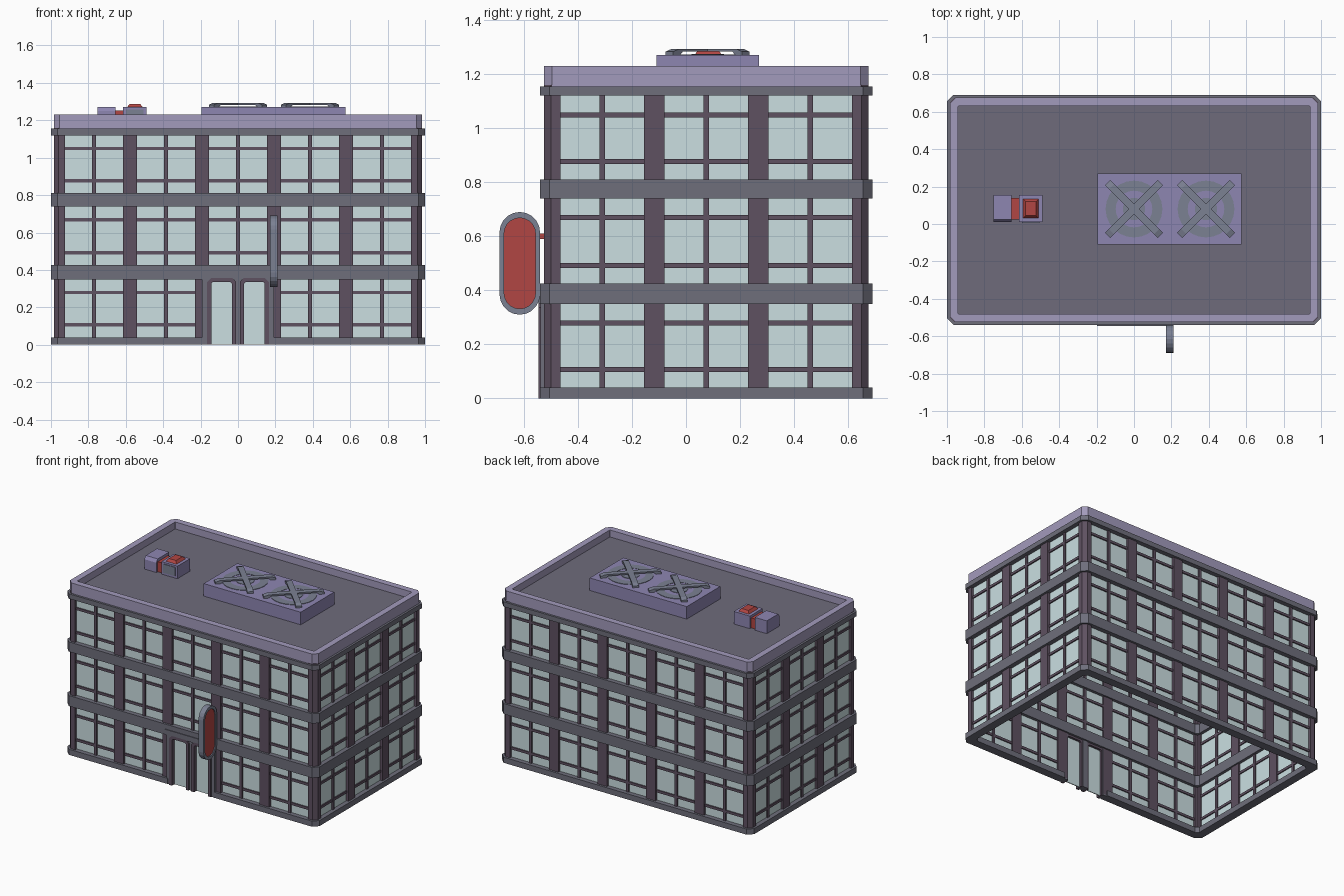
import bpy, bmesh, math
from mathutils import Matrix, Vector

if "Cube" in bpy.data.objects:
    bpy.data.objects.remove(bpy.data.objects["Cube"])

CY = 0.075                      # building centre in y
HX, HY = 0.985, 0.60            # wall half sizes
FLOORS = [(0.04, 0.35), (0.425, 0.74), (0.81, 1.12)]


def mat(name, rgb):
    m = bpy.data.materials.new(name)
    m.diffuse_color = [c ** 2.2 for c in rgb] + [1]
    m.use_nodes = True
    m.node_tree.nodes["Principled BSDF"].inputs["Base Color"].default_value = m.diffuse_color
    return m


GREY = mat("band_grey", (0.43, 0.43, 0.48))
ROOF = mat("roof_grey", (0.43, 0.42, 0.48))
LILAC = mat("parapet_lilac", (0.63, 0.60, 0.73))
VIOLET = mat("unit_violet", (0.55, 0.52, 0.69))
PLUM = mat("frame_plum", (0.37, 0.32, 0.38))
GLASS = mat("glass_pale", (0.79, 0.87, 0.88))
STEEL = mat("steel_grey", (0.48, 0.50, 0.57))
RED = mat("sign_red", (0.69, 0.28, 0.27))


def finish(name, bm, material):
    bmesh.ops.recalc_face_normals(bm, faces=bm.faces)
    me = bpy.data.meshes.new(name)
    bm.to_mesh(me)
    bm.free()
    me.materials.append(material)
    ob = bpy.data.objects.new(name, me)
    bpy.context.collection.objects.link(ob)
    return ob


def add_box(bm, x, y, z, m=Matrix()):
    c = Vector(((x[0] + x[1]) / 2, (y[0] + y[1]) / 2, (z[0] + z[1]) / 2))
    s = Matrix.Diagonal((x[1] - x[0], y[1] - y[0], z[1] - z[0], 1))
    bmesh.ops.create_cube(bm, size=1, matrix=m @ Matrix.Translation(c) @ s)


def box(name, x, y, z, material):
    bm = bmesh.new()
    add_box(bm, x, y, z)
    return finish(name, bm, material)


def add_prism(bm, pts, a, b, m=Matrix()):
    """Extrude a 2D outline from a to b along local z."""
    lo = [bm.verts.new(m @ Vector((p[0], p[1], a))) for p in pts]
    hi = [bm.verts.new(m @ Vector((p[0], p[1], b))) for p in pts]
    bm.faces.new(lo)
    bm.faces.new(hi)
    for i in range(len(pts)):
        j = (i + 1) % len(pts)
        bm.faces.new((lo[i], lo[j], hi[j], hi[i]))


def add_strip(bm, outer, inner, a, b, closed=True, m=Matrix()):
    """Wall of rectangular section between two matching outlines."""
    rows = [[bm.verts.new(m @ Vector((p[0], p[1], z))) for p in o]
            for o, z in ((outer, a), (outer, b), (inner, b), (inner, a))]
    n = len(outer)
    for i in range(n if closed else n - 1):
        j = (i + 1) % n
        for k in range(4):
            r, s = rows[k], rows[(k + 1) % 4]
            bm.faces.new((r[i], r[j], s[j], s[i]))
    if not closed:
        bm.faces.new([r[0] for r in rows])
        bm.faces.new([r[-1] for r in rows])


def octagon(hx, hy, c):
    # starts and ends on the front side
    return [(hx - c, CY - hy), (hx, CY - hy + c), (hx, CY + hy - c), (hx - c, CY + hy),
            (c - hx, CY + hy), (-hx, CY + hy - c), (-hx, CY - hy + c), (c - hx, CY - hy)]


# Floor bands; the lowest one is open at the entrance
out, inn = octagon(1.0, 0.615, 0.035), octagon(0.94, 0.555, 0.02)
bm = bmesh.new()
for a, b in ((0.35, 0.425), (0.74, 0.81), (1.12, 1.155)):
    add_strip(bm, out, inn, a, b)
gap = lambda o: [(0.18, o[0][1])] + o + [(-0.18, o[0][1])]
add_strip(bm, gap(out), gap(inn), 0, 0.04, closed=False)
finish("floor_bands", bm, GREY)

# Parapet and roof slab
bm = bmesh.new()
add_strip(bm, octagon(HX, HY, 0.03), octagon(0.94, 0.555, 0.002), 1.155, 1.23)
finish("parapet", bm, LILAC)
box("roof_slab", (-0.945, 0.945), (CY - 0.56, CY + 0.56), (1.15, 1.18), ROOF)

# Facades: columns, mullions and glass for each bay
cols, bars, panes = bmesh.new(), bmesh.new(), bmesh.new()
PITCH, HALF = 0.385, 0.155
for side in range(4):
    rot = Matrix.Translation((0, CY, 0)) @ Matrix.Rotation(side * math.pi / 2, 4, 'Z')
    n, d = ((5, HY), (3, HX))[side % 2]
    for i in range(n):
        u = (i - (n - 1) / 2) * PITCH
        if i < n - 1:
            add_box(cols, (u + HALF, u + PITCH - HALF), (-d, 0.035 - d), (0.01, 1.13), rot)
        for f, (a, b) in enumerate(FLOORS):
            if side == 0 and f == 0 and i == n // 2:
                continue        # entrance bay
            add_box(panes, (u - HALF, u + HALF), (0.018 - d, 0.024 - d), (a - 0.01, b + 0.01), rot)
            add_box(bars, (u - 0.01, u + 0.01), (0.008 - d, 0.033 - d), (a, b), rot)
            for z in (a + 0.067, b - 0.071):
                add_box(bars, (u - HALF, u + HALF), (0.01 - d, 0.031 - d), (z - 0.009, z + 0.009), rot)
finish("window_mullions", bars, PLUM)
finish("window_glass", panes, GLASS)

# Chamfered corner posts
post = [(HX - 0.025, HY), (HX, HY - 0.025), (HX, HY - 0.06), (HX - 0.035, HY - 0.06),
        (HX - 0.035, HY - 0.035), (HX - 0.06, HY - 0.035), (HX - 0.06, HY)]
for sx in (-1, 1):
    for sy in (-1, 1):
        add_prism(cols, [(sx * x, CY + sy * y) for x, y in post], 0.01, 1.16)
finish("wall_columns", cols, PLUM)

# Entrance surround and two door frames with glass
bm = bmesh.new()
for s in (-1, 1):
    add_box(bm, sorted((s * 0.15, s * 0.192)), (-0.538, -0.49), (0, 0.36))
add_box(bm, (-0.02, 0.02), (-0.535, -0.49), (0, 0.36))
add_box(bm, (-0.198, 0.198), (-0.545, -0.49), (0.352, 0.39))
finish("entrance_surround", bm, GREY)


def arch(hw, top, c):
    return [(-hw, 0), (-hw, top - c), (c - hw, top), (hw - c, top), (hw, top - c), (hw, 0)]


frames, glass = bmesh.new(), bmesh.new()
for x in (-0.0875, 0.0875):
    # local x, y, z -> world x, z, -y
    m = Matrix.Translation((x, 0, 0)) @ Matrix.Rotation(math.pi / 2, 4, 'X')
    add_strip(frames, arch(0.077, 0.356, 0.02), arch(0.055, 0.335, 0.008), 0.495, 0.545, False, m)
    add_box(glass, (x - 0.057, x + 0.057), (-0.517, -0.511), (0, 0.337))
finish("door_frames", frames, PLUM)
finish("door_glass", glass, GLASS)

# Hanging stadium sign with red panel and wall brackets


def stadium(r, half, n=10):
    pts = []
    for s in (1, -1):
        for i in range(n + 1):
            t = math.pi * i / n
            pts.append((s * r * math.cos(t), s * (half + r * math.sin(t))))
    return pts


# local x, y, z -> world y, z, x
m = Matrix(((0, 0, 1, 0.19), (1, 0, 0, -0.615), (0, 1, 0, 0.5), (0, 0, 0, 1)))
bm = bmesh.new()
add_strip(bm, stadium(0.075, 0.115), stadium(0.058, 0.11), -0.02, 0.02, True, m)
finish("sign_rim", bm, STEEL)
bm = bmesh.new()
add_prism(bm, stadium(0.059, 0.11), -0.013, 0.013, m)
finish("sign_panel", bm, RED)
bm = bmesh.new()
for z in (0.4, 0.6):
    add_box(bm, (0.18, 0.2), (-0.545, -0.515), (z - 0.01, z + 0.01))
finish("sign_brackets", bm, RED)

# Rooftop fan unit
box("fan_housing", (-0.195, 0.575), (-0.11, 0.27), (1.175, 1.27), VIOLET)
discs, hubs, guards = bmesh.new(), bmesh.new(), bmesh.new()
bar = [(-0.2, 0), (-0.2, 0.013), (-0.17, 0.023), (0.17, 0.023), (0.2, 0.013), (0.2, 0),
       (0.165, 0), (0.15, 0.013), (-0.15, 0.013), (-0.165, 0)]
ring = lambda r: [(r * math.cos(i * math.pi / 12), r * math.sin(i * math.pi / 12)) for i in range(24)]
for x in (0, 0.385):
    m = Matrix.Translation((x, 0.08, 1.27))
    add_strip(discs, ring(0.152), ring(0.098), -0.01, 0.003, True, m)
    add_prism(discs, ring(0.06), -0.01, 0.004, m)
    add_prism(hubs, ring(0.099), -0.01, 0.001, m)
    for a in (45, 135):
        r = m @ Matrix.Rotation(math.radians(a), 4, 'Z') @ Matrix.Rotation(math.pi / 2, 4, 'X')
        add_prism(guards, bar, -0.02, 0.02, r)
finish("fan_discs", discs, STEEL)
finish("fan_inner_rings", hubs, VIOLET)
finish("fan_guards", guards, STEEL)

# Small vent unit: sloped box, red duct, capped box
bm = bmesh.new()
m = Matrix(((0, 0, 1, 0), (1, 0, 0, 0), (0, 1, 0, 0), (0, 0, 0, 1)))
add_prism(bm, [(0.01, 1.175), (0.155, 1.175), (0.155, 1.272), (0.025, 1.272), (0.01, 1.25)],
          -0.75, -0.655, m)
finish("vent_intake", bm, VIOLET)
box("vent_duct", (-0.66, -0.61), (0.025, 0.14), (1.175, 1.252), RED)
box("vent_body", (-0.615, -0.488), (0.01, 0.155), (1.175, 1.27), VIOLET)
box("vent_grille", (-0.598, -0.505), (0.006, 0.015), (1.195, 1.258), STEEL)
cap = box("vent_cap", (-0.597, -0.506), (0.027, 0.138), (1.265, 1.288), RED)
for v in cap.data.vertices:     # taper the cap towards its top
    if v.co.z > 1.28:
        v.co.x = -0.5515 + (v.co.x + 0.5515) * 0.62
        v.co.y = 0.0825 + (v.co.y - 0.0825) * 0.68
